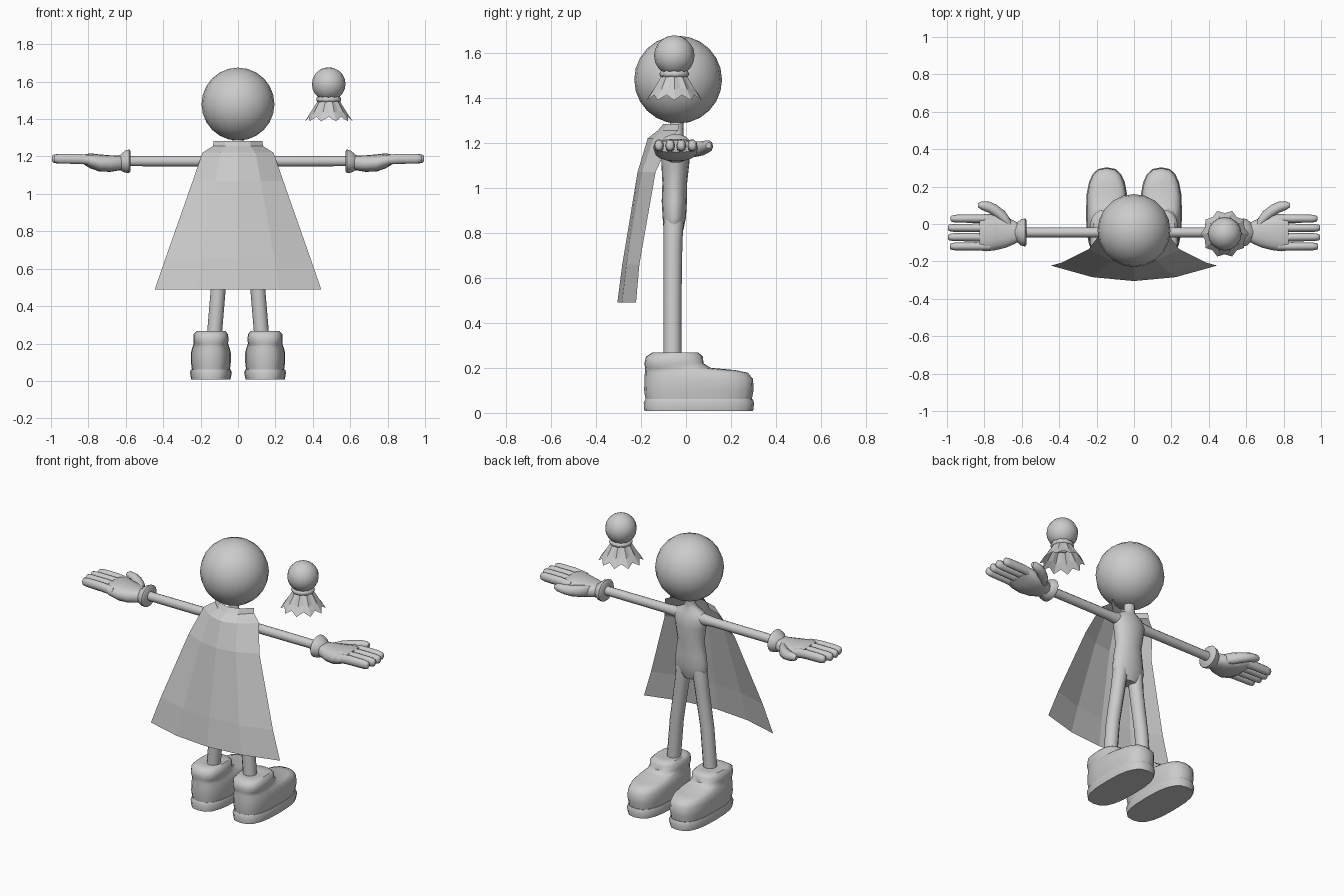
import bpy
from math import sin, cos, pi, radians


def make(name, verts, faces, angle=40, mirror=False):
    me = bpy.data.meshes.new(name)
    me.from_pydata(verts, [], faces)
    if angle:
        me.polygons.foreach_set("use_smooth", [True] * len(me.polygons))
        me.set_sharp_from_angle(angle=radians(angle))
    ob = bpy.data.objects.new(name, me)
    bpy.context.collection.objects.link(ob)
    if mirror:
        ob.modifiers.new("mirror", "MIRROR").use_mirror_merge = False
    return ob


def loft(name, secs, axis="z", n=12, p=2.0, angle=50, mirror=False):
    """Rings (t, centre a, centre b, radius a, radius b) along an axis; p > 2 squares them."""
    verts, faces = [], []
    for t, a, b, ra, rb in secs:
        for i in range(n):
            c, s = cos(2 * pi * i / n), sin(2 * pi * i / n)
            u = a + ra * (1 if c > 0 else -1) * abs(c) ** (2 / p)
            v = b + rb * (1 if s > 0 else -1) * abs(s) ** (2 / p)
            verts.append((u, v, t) if axis == "z" else (t, u, v))
    up = secs[-1][0] > secs[0][0]
    for r in range(len(secs) - 1):
        for i in range(n):
            j = (i + 1) % n
            f = (r * n + i, r * n + j, (r + 1) * n + j, (r + 1) * n + i)
            faces.append(f if up else f[::-1])
    ends = [tuple(reversed(range(n))), tuple(range(len(verts) - n, len(verts)))]
    faces += ends if up else [e[::-1] for e in ends]
    return make(name, verts, faces, angle, mirror)


def ball(name, loc, r, seg, rings):
    bpy.ops.mesh.primitive_uv_sphere_add(segments=seg, ring_count=rings, radius=r, location=loc)
    ob = bpy.context.object
    ob.name = name
    bpy.ops.object.shade_smooth()


# Head
ball("head", (0, -.035, 1.48), .195, 20, 12)

# Neck and torso
loft("torso", [
    (.79, 0, -.058, .055, .038), (.82, 0, -.055, .098, .045), (.87, 0, -.052, .108, .052),
    (.94, 0, -.052, .098, .056), (1.02, 0, -.05, .085, .055), (1.12, 0, -.047, .098, .063),
    (1.17, 0, -.047, .108, .058), (1.21, 0, -.047, .092, .045), (1.235, 0, -.045, .04, .034),
    (1.26, 0, -.042, .03, .03), (1.32, 0, -.04, .03, .03)], n=16)

# Legs
loft("leg", [(.2, .13, -.06, .04, .04), (.5, .105, -.06, .04, .04),
             (.76, .065, -.058, .042, .042), (.84, .056, -.055, .045, .044),
             (.87, .052, -.053, .04, .04)], mirror=True)

# Arms
loft("arm", [(.05, -.045, 1.175, .032, .042), (.1, -.045, 1.175, .03, .034),
             (.16, -.045, 1.175, .027, .028), (.62, -.045, 1.175, .026, .027)],
     "x", mirror=True)

# Boots: (z, back y, front y, half width)
def boot(name, rows):
    loft(name, [(z, .145, (a + b) / 2, w, (b - a) / 2) for z, a, b, w in rows],
         n=20, p=2.7, angle=50, mirror=True)

boot("boot_sole", [(.008, -.185, .298, .105), (.045, -.188, .303, .112), (.062, -.18, .295, .106)])
boot("boot_upper", [(.05, -.178, .29, .1), (.1, -.186, .3, .107), (.15, -.184, .298, .107),
                    (.178, -.183, .275, .1), (.19, -.182, .22, .095), (.2, -.182, .11, .092),
                    (.22, -.185, .078, .094), (.25, -.178, .075, .092),
                    (.268, -.15, .055, .075), (.265, -.11, .01, .05)])

# Glove cuff
loft("glove_cuff", [(.575, -.045, 1.175, .066, .055), (.582, -.045, 1.175, .075, .065),
                    (.605, -.045, 1.172, .07, .06), (.625, -.045, 1.168, .052, .045),
                    (.635, -.045, 1.166, .042, .04)], "x", 14, mirror=True)

# Palm
loft("palm", [(.61, -.045, 1.166, .045, .038), (.64, -.045, 1.165, .062, .04),
              (.68, -.045, 1.162, .08, .044), (.74, -.045, 1.165, .095, .046),
              (.79, -.046, 1.177, .1, .04), (.825, -.046, 1.184, .095, .026)],
     "x", 16, 2.4, mirror=True)

# Fingers
for i, tip in enumerate((.985, .995, .995, .98)):
    y = -.12 + i * .0495
    loft("finger", [(.77, y, 1.18, .022, .026), (.85, y, 1.187, .0225, .028),
                    (tip - .03, y, 1.188, .021, .027), (tip - .006, y, 1.188, .017, .022),
                    (tip, y, 1.188, .01, .012)], "x", 10, mirror=True)

# Thumb
loft("thumb", [(.65, -.02, 1.168, .03, .03), (.69, .03, 1.17, .038, .035),
               (.735, .068, 1.175, .035, .032), (.775, .09, 1.182, .03, .028),
               (.815, .098, 1.187, .022, .024), (.833, .1, 1.188, .012, .013)],
     "x", 10, mirror=True)

# Cape: (z, half width, middle y, edge y)
rows = [(1.284, .13, -.1, -.03), (1.255, .135, -.125, -.035), (1.22, .19, -.17, -.065),
        (1.07, .242, -.215, -.135), (.66, .386, -.283, -.207), (.49, .445, -.305, -.222)]
cols = 4
verts = [(w * (2 * i / cols - 1), m + (e - m) * (2 * i / cols - 1) ** 2, z)
         for z, w, m, e in rows for i in range(cols + 1)]
faces = [(k, k + cols + 1, k + cols + 2, k + 1)
         for r in range(len(rows) - 1) for k in range(r * (cols + 1), r * (cols + 1) + cols)]
make("cape", verts, faces, 0)

# Small hanging doll: head, beaded neck cord, pleated skirt
dx, dy = .485, -.052
ball("doll_head", (dx, dy, 1.587), .09, 16, 10)
bpy.ops.mesh.primitive_torus_add(location=(dx, dy, 1.505), major_radius=.052, minor_radius=.015,
                                 major_segments=20, minor_segments=8)
cord = bpy.context.object
cord.name = "doll_cord"
for v in cord.data.vertices:
    v.co.z *= 1 + .25 * (-1) ** (v.index // 8)
bpy.ops.object.shade_smooth()

n = 20
verts, faces = [], []
for z, r, wave, drop in ((1.515, .055, 0, 0), (1.49, .06, .003, 0),
                         (1.44, .09, .006, .003), (1.4, .119, .009, .012)):
    for i in range(n):
        s, a = (-1) ** i, 2 * pi * i / n
        verts.append((dx + (r + s * wave) * cos(a), dy + (r + s * wave) * sin(a), z - s * drop))
for r in range(3):
    for i in range(n):
        j = (i + 1) % n
        faces.append((r * n + i, (r + 1) * n + i, (r + 1) * n + j, r * n + j))
make("doll_skirt", verts, faces, 0)
